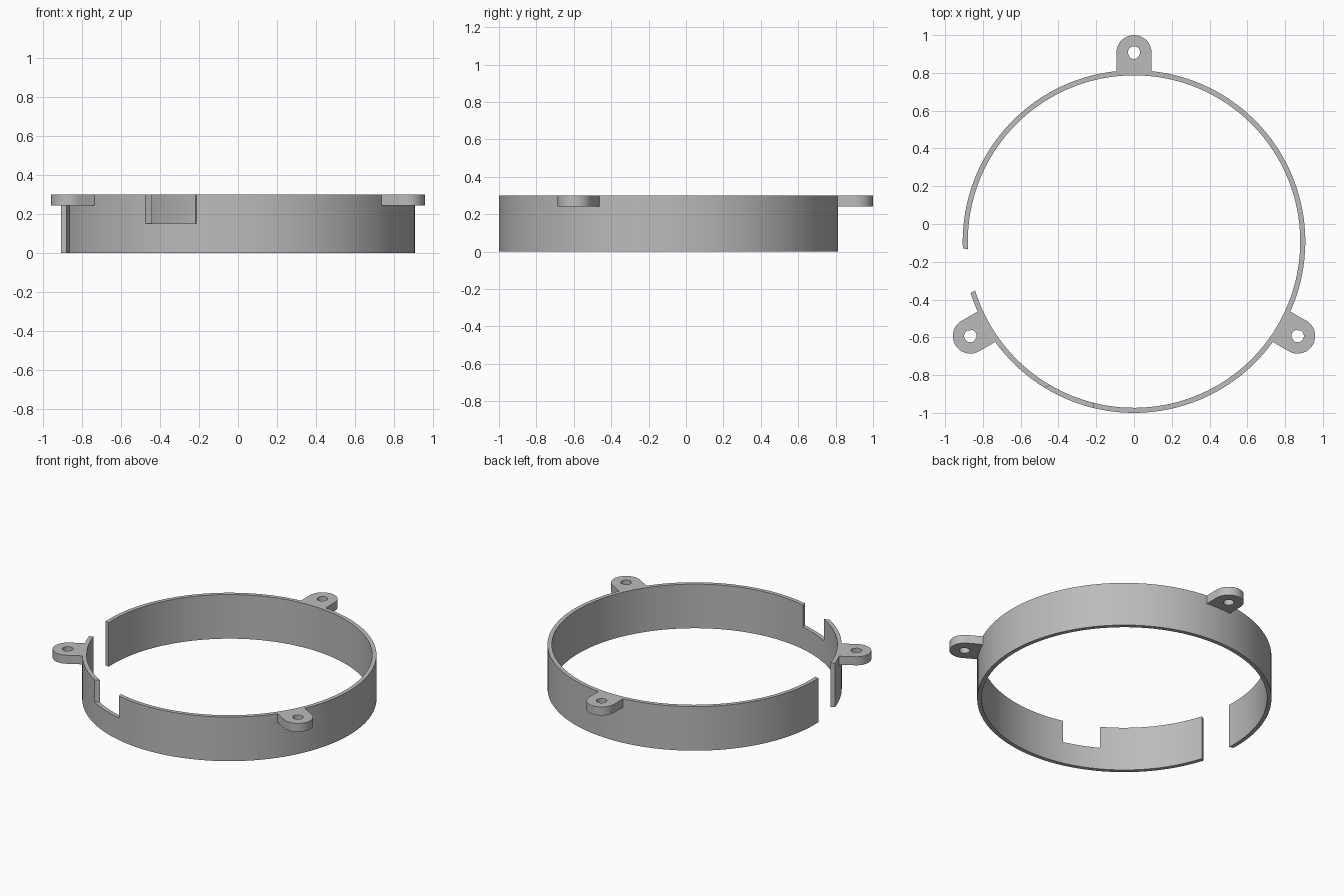
import bpy, bmesh, math
from mathutils import Matrix, Vector

if "Cube" in bpy.data.objects:
    bpy.data.objects.remove(bpy.data.objects["Cube"])

R_OUT, R_IN, H = 0.907, 0.88, 0.30   # ring wall
LUG_R, HOLE_R, LUG_Z = 0.093, 0.033, 0.242
CENTRE = Vector((0, -LUG_R, 0))      # ring axis

grey = bpy.data.materials.new("light grey")
grey.diffuse_color = (0.5, 0.5, 0.5, 1)
grey.use_nodes = True
grey.node_tree.nodes["Principled BSDF"].inputs["Base Color"].default_value = grey.diffuse_color


def polar(r, deg, z):
    a = math.radians(deg)
    return Vector((r * math.cos(a), r * math.sin(a), z))


def loft(name, sections, closed):
    """Join four-point sections: outer bottom, outer top, inner top, inner bottom."""
    bm = bmesh.new()
    rows = [[bm.verts.new(p + CENTRE) for p in s] for s in sections]
    pairs = list(zip(rows, rows[1:]))
    if closed:
        pairs.append((rows[-1], rows[0]))
    else:
        bm.faces.new(rows[0])
        bm.faces.new(rows[-1][::-1])
    for a, b in pairs:
        step = (a[0].co - b[0].co).length < 1e-6   # vertical step: only its side wall
        for i in ([1] if step else range(4)):
            j = (i + 1) % 4
            bm.faces.new((a[i], b[i], b[j], a[j]))
    bmesh.ops.remove_doubles(bm, verts=bm.verts, dist=1e-5)
    bmesh.ops.recalc_face_normals(bm, faces=bm.faces)
    me = bpy.data.meshes.new(name)
    bm.to_mesh(me)
    bm.free()
    me.materials.append(grey)
    ob = bpy.data.objects.new(name, me)
    bpy.context.collection.objects.link(ob)
    bpy.ops.object.select_all(action='DESELECT')
    bpy.context.view_layer.objects.active = ob
    ob.select_set(True)
    bpy.ops.object.shade_smooth_by_angle(angle=math.radians(30))
    return ob


# Split ring with a shallow notch: (outer angle, inner angle) at each break
breaks = [(197.5, 197.1), (238.5, 239.9), (256.4, 255.5), (542.2, 542.7)]
heights = [H, H / 2, H]
ring = []
for (o0, i0), (o1, i1), h in zip(breaks, breaks[1:], heights):
    n = max(6, round((o1 - o0) / 2.5))
    for k in range(n + 1):
        o, i = o0 + (o1 - o0) * k / n, i0 + (i1 - i0) * k / n
        ring.append([polar(R_OUT, o, 0), polar(R_OUT, o, h),
                     polar(R_IN, i, h), polar(R_IN, i, 0)])
loft("split_ring", ring, False)

# Three screw lugs: rounded tab, concave against the ring, with a through hole
hole = Vector((1, 0, 0))
outline = [hole + polar(LUG_R, -90 + 180 * k / 28, 0) for k in range(29)]
half = math.degrees(math.asin(LUG_R / R_OUT))
outline += [polar(R_OUT - 0.001, half - 2 * half * k / 12, 0) for k in range(13)]
for n, ang in enumerate((90, 210, 330), 1):
    turn = Matrix.Rotation(math.radians(ang), 3, 'Z')
    lug = []
    for p in outline:
        q = hole + (p - hole).normalized() * HOLE_R
        lug.append([turn @ Vector((v.x, v.y, z))
                    for v, z in ((p, LUG_Z), (p, H), (q, H), (q, LUG_Z))])
    loft(f"screw_lug_{n}", lug, True)
